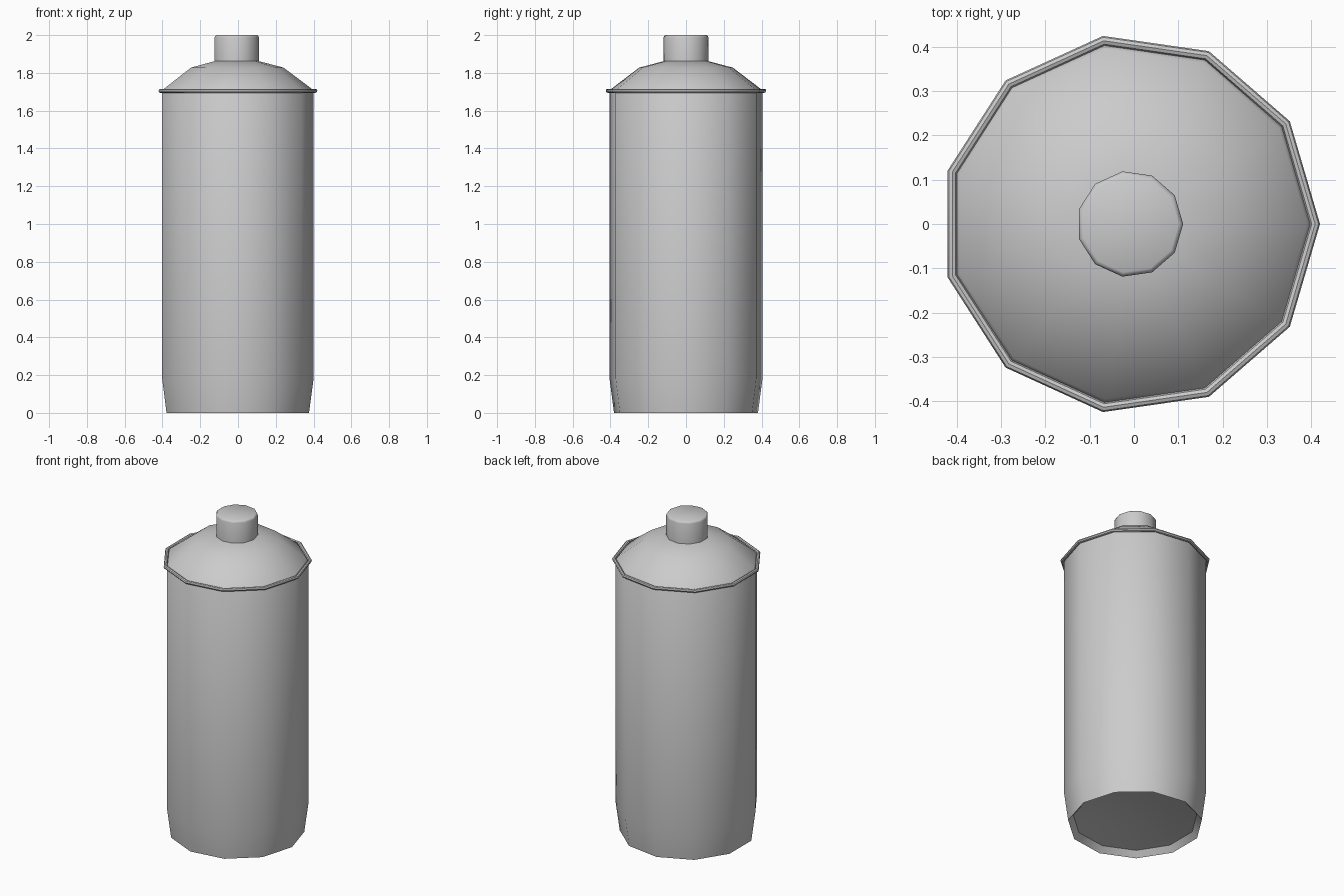
import bpy, bmesh, math

if "Cube" in bpy.data.objects:
    bpy.data.objects.remove(bpy.data.objects["Cube"])

SIDES = 11
OFFSET_X = -0.009  # centres the odd-sided outline on x = 0


def lathe(name, profile, closed=False):
    """Revolve (radius, z) points around z; radius 0 makes a pole."""
    bm = bmesh.new()
    rings = []
    for r, z in profile:
        if r == 0:
            rings.append([bm.verts.new((OFFSET_X, 0, z))] * SIDES)
        else:
            rings.append([bm.verts.new((OFFSET_X + r * math.cos(2 * math.pi * i / SIDES),
                                        r * math.sin(2 * math.pi * i / SIDES), z))
                          for i in range(SIDES)])
    pairs = list(zip(rings, rings[1:]))
    if closed:
        pairs.append((rings[-1], rings[0]))
    for low, high in pairs:
        for i in range(SIDES):
            j = (i + 1) % SIDES
            corners = list(dict.fromkeys((low[i], low[j], high[j], high[i])))
            bm.faces.new(corners)
    bmesh.ops.recalc_face_normals(bm, faces=bm.faces)
    mesh = bpy.data.meshes.new(name)
    bm.to_mesh(mesh)
    bm.free()
    obj = bpy.data.objects.new(name, mesh)
    bpy.context.collection.objects.link(obj)
    bpy.ops.object.select_all(action='DESELECT')
    obj.select_set(True)
    bpy.context.view_layer.objects.active = obj
    bpy.ops.object.shade_smooth_by_angle(angle=math.radians(40))
    return obj


# Can body: recessed base, tapered foot, straight wall and shoulder
lathe("can_body", [(0, 0.07), (0.2, 0.06), (0.355, 0.035), (0.385, 0),
                   (0.409, 0.18), (0.409, 1.70), (0.40, 1.715),
                   (0.25, 1.828), (0.12, 1.862), (0, 1.862)])

# Rolled rim around the shoulder
lathe("shoulder_rim", [(0.418 + 0.011 * math.cos(a), 1.705 + 0.011 * math.sin(a))
                       for a in (2 * math.pi * k / 8 for k in range(8))], closed=True)

# Push-button cap with softened top edge
lathe("nozzle_cap", [(0, 1.85), (0.12, 1.85), (0.12, 1.988), (0.117, 1.996),
                     (0.11, 2.0), (0, 2.0)])
